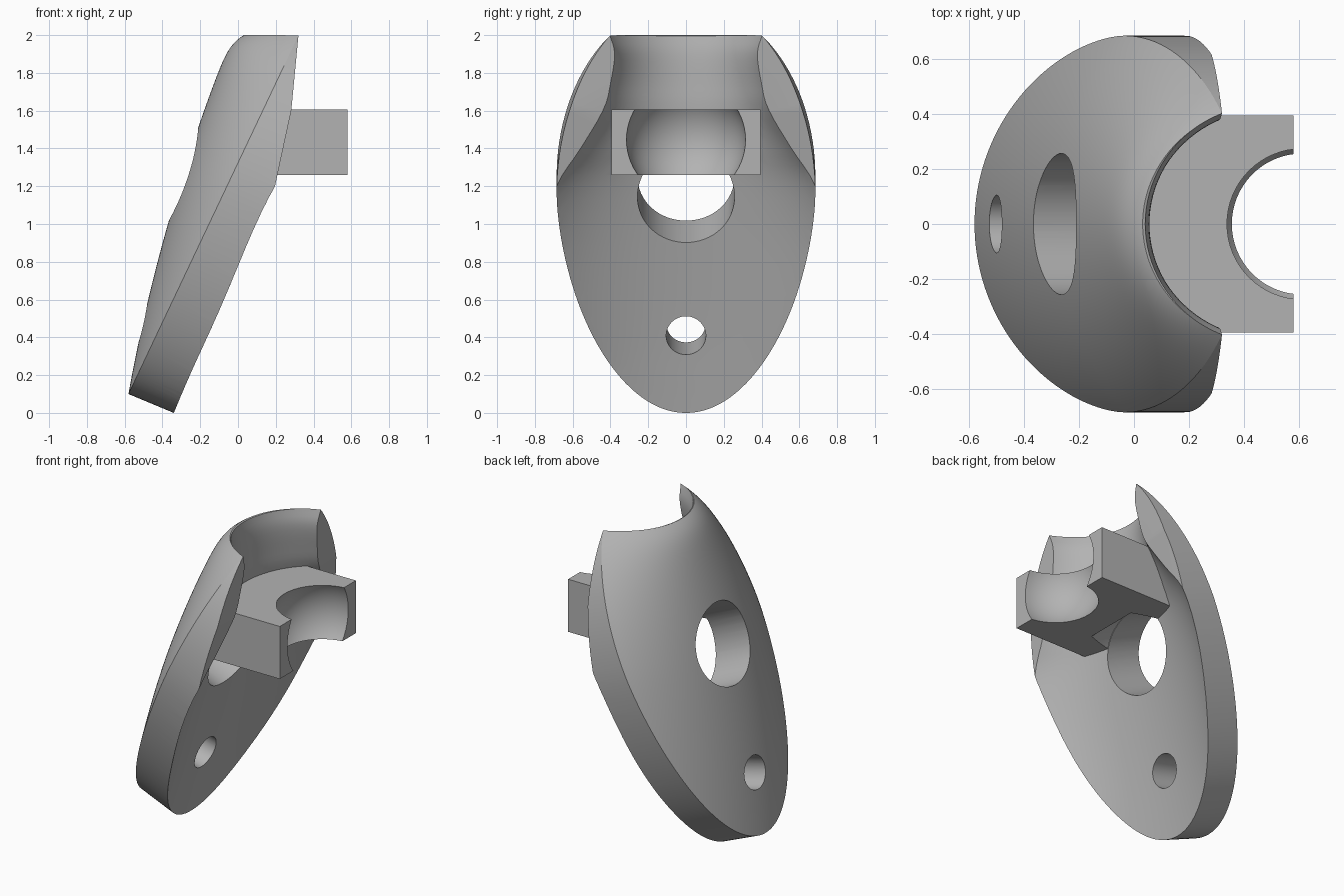
import bpy, bmesh, math
from mathutils import Vector, Matrix

cube = bpy.data.objects.get("Cube")
if cube:
    bpy.data.objects.remove(cube)

grey = bpy.data.materials.new("plain_grey")
grey.use_nodes = True
grey.diffuse_color = (0.45, 0.45, 0.45, 1)
grey.node_tree.nodes["Principled BSDF"].inputs["Base Color"].default_value = (0.45, 0.45, 0.45, 1)


def finish(bm, name):
    bmesh.ops.recalc_face_normals(bm, faces=bm.faces)
    mesh = bpy.data.meshes.new(name)
    bm.to_mesh(mesh)
    bm.free()
    mesh.materials.append(grey)
    obj = bpy.data.objects.new(name, mesh)
    bpy.context.collection.objects.link(obj)
    return obj


def loft(name, rings):
    """Closed solid through rings of equal length."""
    bm = bmesh.new()
    rows = [[bm.verts.new(p) for p in ring] for ring in rings]
    n = len(rows[0])
    for a, b in zip(rows, rows[1:]):
        for i in range(n):
            j = (i + 1) % n
            bm.faces.new((a[i], a[j], b[j], b[i]))
    bm.faces.new(rows[0])
    bm.faces.new(rows[-1])
    return finish(bm, name)


def box(name, x0, x1, y, z0, z1):
    return loft(name, [[(x0, -y, z), (x1, -y, z), (x1, y, z), (x0, y, z)] for z in (z0, z1)])


def drill(name, start, end, radius):
    start, end = Vector(start), Vector(end)
    bm = bmesh.new()
    turn = (end - start).to_track_quat('Z', 'Y').to_matrix().to_4x4()
    bmesh.ops.create_cone(bm, cap_ends=True, segments=64, radius1=radius, radius2=radius,
                          depth=(end - start).length,
                          matrix=Matrix.Translation((start + end) / 2) @ turn)
    return finish(bm, name)


def combine(target, tool, operation):
    tool.hide_render = True
    mod = target.modifiers.new(operation.lower(), 'BOOLEAN')
    mod.operation, mod.object, mod.solver = operation, tool, 'EXACT'
    bpy.context.view_layer.objects.active = target
    bpy.ops.object.modifier_apply(modifier=mod.name)
    bpy.data.objects.remove(tool)


def smooth_rows(points, steps):
    """Catmull-Rom curve through the points."""
    pts = [Vector(p) for p in points]
    pts = [2 * pts[0] - pts[1]] + pts + [2 * pts[-1] - pts[-2]]
    for a, b, c, d in zip(pts, pts[1:], pts[2:], pts[3:]):
        for i in range(steps):
            t = i / steps
            yield b + (c - a) * t / 2 + (a - 2.5 * b + 2 * c - d / 2) * t * t \
                + (1.5 * (b - c) + (d - a) / 2) * t ** 3
    yield pts[-2]


# Curved shield: outer skin with a side wall along the plate normal
AXIS_X = 0.489


def half_width(z):
    if z < 1.25:
        return 0.685 * math.sqrt(max(0, 1 - ((1.25 - z) / 1.15) ** 1.7))
    return 0.685 * math.sqrt(1 - ((z - 1.25) / 0.924) ** 2)


def skin_point(u, z):
    s = z - 0.1
    ridge = -0.58 + 0.18 * s + 0.058 * s * s + 0.06 * (s / 1.9) ** 40
    edge = -0.58 + 0.474 * s
    reach = AXIS_X - ridge
    k = 1 - ((AXIS_X - edge) / reach) ** 2
    return (AXIS_X - reach * math.sqrt(1 - k * u * u), u * half_width(z), z)


bm = bmesh.new()
ROWS, COLS = 60, 48
grid = []
for r in range(ROWS + 1):
    z = 0.1 + 1.9 * (1 - math.cos(math.pi * r / ROWS)) / 2
    grid.append([bm.verts.new(skin_point(2 * c / COLS - 1, z)) for c in range(COLS + 1)])
for a, b in zip(grid, grid[1:]):
    for c in range(COLS):
        bm.faces.new((a[c], a[c + 1], b[c + 1], b[c]))
bmesh.ops.remove_doubles(bm, verts=bm.verts, dist=0.0005)
rim = [e for e in bm.edges if e.is_boundary]
wall = bmesh.ops.extrude_edge_only(bm, edges=rim)["geom"]
for v in (g for g in wall if isinstance(g, bmesh.types.BMVert)):
    gap = 0.443 * v.co.z - 0.3 - v.co.x
    v.co += Vector((0.923, 0, -0.385)) * gap / 1.0935
bmesh.ops.holes_fill(bm, edges=[e for e in bm.edges if e.is_boundary], sides=0)
shield = finish(bm, "curved_shield")

# Flat upper back faces
profile = [(0.136, 0.9), (0.2, 1.22), (0.282, 1.6), (0.322, 2.02), (0.322, 2.3), (1, 2.3), (1, 0.9)]
combine(shield, loft("back_trim", [[(x, y, z) for x, z in profile] for y in (-1, 1)]), 'DIFFERENCE')

# Hollow inside: height, depth and half width of each oval section
hollow = [(-0.15, 0.865, 1.3), (0, 0.829, 1.26), (0.15, 0.793, 1.2), (0.41, 0.729, 1.08),
          (0.88, 0.604, 0.97), (1.2, 0.519, 0.83), (1.4, 0.469, 0.66), (1.6, 0.438, 0.5),
          (1.75, 0.434, 0.445), (1.9, 0.434, 0.415), (2, 0.449, 0.435), (2.1, 0.47, 0.46)]
rings = []
for z, depth, width in smooth_rows(hollow, 4):
    angles = [2 * math.pi * i / 96 for i in range(96)]
    rings.append([(AXIS_X + depth * math.cos(a), width * math.sin(a), z) for a in angles])
combine(shield, loft("hollow_cutter", rings), 'DIFFERENCE')

# Two round holes
HOLE = ((-0.7, 0, 1.45), (0.1, 0, 1.09))
combine(shield, drill("large_drill", *HOLE, 0.257), 'DIFFERENCE')
combine(shield, drill("small_drill", (-0.8, 0, 0.55), (0.1, 0, 0.325), 0.105), 'DIFFERENCE')

# Clamp block with a ball socket, cleared where it meets the large hole
block = box("socket_block", -0.06, 0.58, 0.395, 1.26, 1.605)
bm = bmesh.new()
bmesh.ops.create_uvsphere(bm, u_segments=64, v_segments=32, radius=0.317,
                          matrix=Matrix.Translation((0.612, 0, 1.446)))
combine(block, finish(bm, "ball_cutter"), 'DIFFERENCE')
combine(block, drill("clearance_drill", *HOLE, 0.26), 'DIFFERENCE')
combine(shield, block, 'UNION')

# Smooth curves with crisp edges
bpy.ops.object.select_all(action='DESELECT')
shield.select_set(True)
bpy.context.view_layer.objects.active = shield
bpy.ops.object.shade_smooth_by_angle(angle=math.radians(28))
